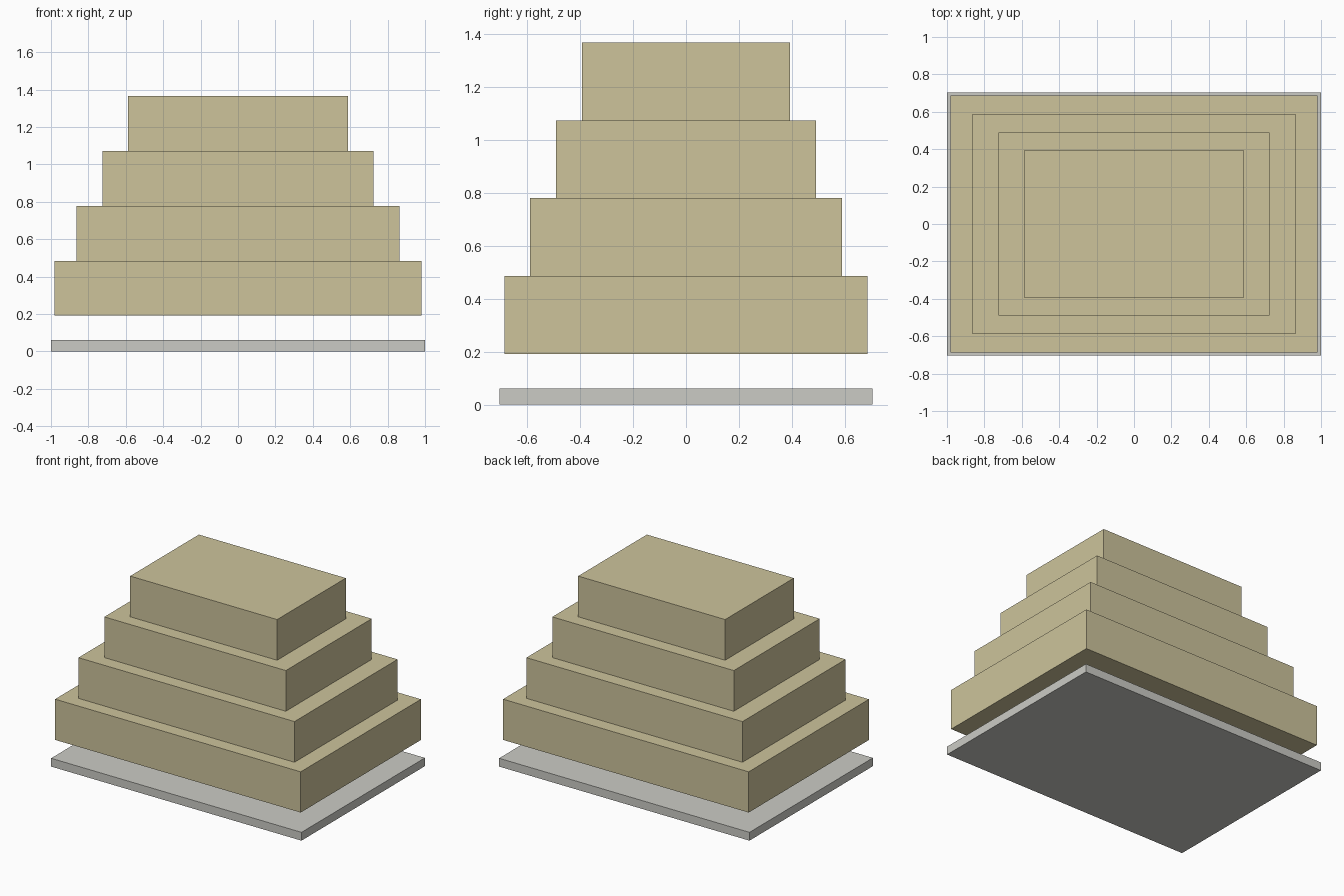
import bpy

default = bpy.data.objects.get("Cube")
if default:
    bpy.data.objects.remove(default, do_unlink=True)


def make_material(name, colour):
    mat = bpy.data.materials.new(name)
    mat.use_nodes = True
    mat.diffuse_color = (*colour, 1)
    mat.node_tree.nodes["Principled BSDF"].inputs["Base Color"].default_value = (*colour, 1)
    return mat


def add_block(name, half_x, half_y, bottom, height, mat):
    """Flat-sided box centred on the vertical axis, standing at the given height."""
    bpy.ops.mesh.primitive_cube_add(size=2, location=(0, 0, bottom + height / 2))
    block = bpy.context.object
    block.name = block.data.name = name
    block.scale = (half_x, half_y, height / 2)
    bpy.ops.object.transform_apply(location=False, rotation=False, scale=True)
    block.data.materials.append(mat)
    return block


sand = make_material("sand", (0.61, 0.55, 0.33))
pale_grey = make_material("pale_grey", (0.60, 0.60, 0.56))

# Ground slab
add_block("base_slab", 1.0, 0.704, 0, 0.06, pale_grey)

# Stepped tiers, floating above the slab and shrinking upwards
tier_height = 0.294
tier_bottom = 0.191
tiers = [
    ("bottom_tier", 0.981, 0.686),
    ("lower_middle_tier", 0.863, 0.588),
    ("upper_middle_tier", 0.725, 0.490),
    ("top_tier", 0.587, 0.392),
]
for level, (name, half_x, half_y) in enumerate(tiers):
    add_block(name, half_x, half_y, tier_bottom + level * tier_height, tier_height, sand)
